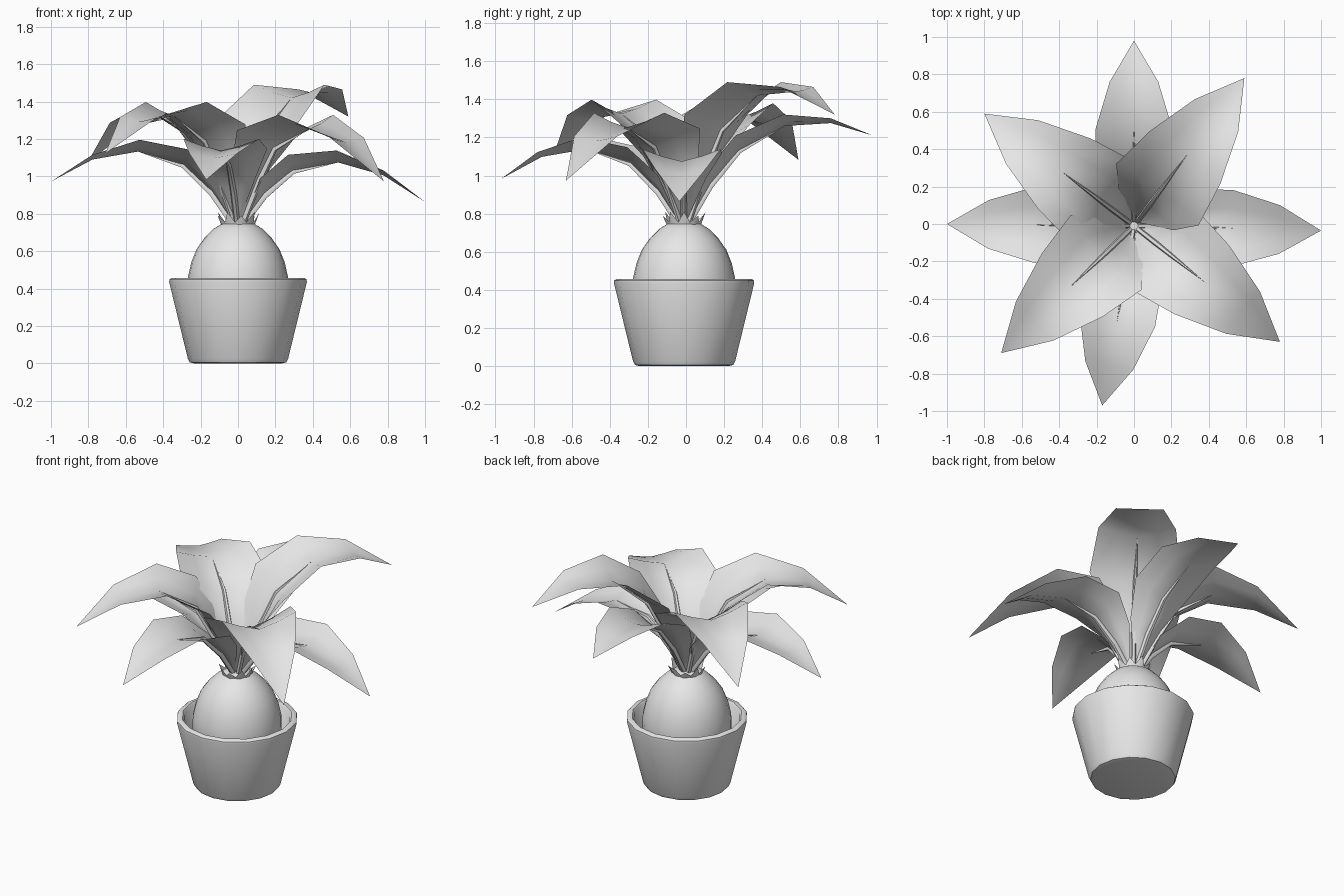
import bpy, bmesh, math
from mathutils import Vector

if "Cube" in bpy.data.objects:
    bpy.data.objects.remove(bpy.data.objects["Cube"], do_unlink=True)

grey = bpy.data.materials.new("plain light grey")
grey.use_nodes = True
grey.diffuse_color = (0.8, 0.8, 0.8, 1)
grey.node_tree.nodes["Principled BSDF"].inputs["Base Color"].default_value = (0.8, 0.8, 0.8, 1)

CENTRE = Vector((0.0, -0.01, 0.0))


def finish(name, bm, angle=40):
    bmesh.ops.remove_doubles(bm, verts=bm.verts, dist=1e-5)
    bmesh.ops.recalc_face_normals(bm, faces=bm.faces)
    mesh = bpy.data.meshes.new(name)
    bm.to_mesh(mesh)
    bm.free()
    mesh.materials.append(grey)
    obj = bpy.data.objects.new(name, mesh)
    bpy.context.collection.objects.link(obj)
    bpy.ops.object.select_all(action="DESELECT")
    obj.select_set(True)
    bpy.context.view_layer.objects.active = obj
    bpy.ops.object.shade_smooth_by_angle(angle=math.radians(angle))
    return obj


def skin(bm, rows, closed=False):
    """Join equal rows of points with quads."""
    grid = [[bm.verts.new(p) for p in row] for row in rows]
    n = len(rows[0])
    for a, b in zip(grid, grid[1:]):
        for i in range(n if closed else n - 1):
            j = (i + 1) % n
            bm.faces.new((a[i], a[j], b[j], b[i]))


def lathe(name, profile, sides):
    bm = bmesh.new()
    rows = []
    for r, z in profile:
        rows.append([CENTRE + Vector((r * math.cos(2 * math.pi * i / sides),
                                      r * math.sin(2 * math.pi * i / sides), z))
                     for i in range(sides)])
    skin(bm, rows, closed=True)
    bmesh.ops.remove_doubles(bm, verts=bm.verts, dist=1e-5)
    return finish(name, bm)


# Hollow pot with a rounded lip and foot
lathe("pot", [(0, 0), (0.235, 0), (0.258, 0.006), (0.268, 0.025), (0.368, 0.435),
              (0.367, 0.449), (0.355, 0.457), (0.335, 0.457), (0.325, 0.445),
              (0.235, 0.05), (0, 0.05)], 16)

# Egg-shaped bulb
lathe("bulb", [(0, 0.05), (0.12, 0.08), (0.2, 0.16), (0.25, 0.27), (0.271, 0.38),
               (0.268, 0.46), (0.25, 0.54), (0.222, 0.61), (0.18, 0.67),
               (0.13, 0.72), (0.09, 0.745), (0.05, 0.76), (0, 0.765)], 28)

# Ragged collar of small flared teeth on top of the bulb
bm = bmesh.new()
bottom, top = [], []
for i in range(18):
    a = 2 * math.pi * i / 18
    tooth = i % 2 == 0
    r, z = (0.115, 0.79 + 0.02 * (i % 4 == 0)) if tooth else (0.09, 0.755)
    bottom.append(CENTRE + Vector((0.082 * math.cos(a), 0.082 * math.sin(a), 0.72)))
    top.append(CENTRE + Vector((r * math.cos(a), r * math.sin(a), z)))
skin(bm, [bottom, top], closed=True)
finish("collar", bm)

# Leaf stations: midrib distance, midrib height, edge shift out, edge shift up, half width
UPPER = [(0.03, 0.76, 0, 0.01, 0.012), (0.14, 1.02, -0.03, 0.12, 0.185),
         (0.25, 1.24, -0.04, 0.08, 0.275), (0.48, 1.42, -0.02, 0.07, 0.235),
         (0.74, 1.44, 0, 0.025, 0.145), (0.99, 1.32, 0, 0, 0)]
LOWER = [(0.03, 0.76, 0, 0.01, 0.012), (0.14, 0.95, -0.02, 0.08, 0.12),
         (0.29, 1.13, -0.02, 0.08, 0.205), (0.53, 1.26, -0.01, 0.06, 0.205),
         (0.77, 1.275, 0, 0.025, 0.13), (0.99, 1.21, 0, 0, 0)]


def leaf(name, stations, tip_x, tip_y, droop):
    tip = Vector((tip_x, tip_y, 0)) - CENTRE
    scale = tip.length / 0.99
    out = tip.normalized()
    side = Vector((-out.y, out.x, 0))

    def place(u, v, z):
        return CENTRE + out * u * scale + side * v + Vector((0, 0, z - droop * u))

    # Cupped blade
    rows = []
    for u, z, du, dz, w in stations:
        row = []
        for t in (-1, -0.5, 0, 0.5, 1):
            lift = abs(t) ** 1.3
            row.append(place(u + du * lift, w * t, z + dz * lift))
        rows.append(row)
    bm = bmesh.new()
    skin(bm, rows)
    bmesh.ops.dissolve_degenerate(bm, dist=1e-5, edges=bm.edges)
    blade = finish(name, bm, 60)
    # Face the blade upwards
    if sum(p.normal.z * p.area for p in blade.data.polygons) < 0:
        blade.data.flip_normals()

    # Tapered midrib
    path = [(s[0], s[1]) for s in stations[:4]]
    rows = []
    for (u, z), r in zip(path, (0.016, 0.017, 0.013, 0)):
        rows.append([place(u - 0.7 * r * math.sin(a), r * math.cos(a), z + r * math.sin(a))
                     for a in (math.tau * i / 6 for i in range(6))])
    bm = bmesh.new()
    skin(bm, rows, closed=True)
    finish(name + "_midrib", bm, 60)


# Four broad upper leaves
for name, x, y, droop in (("back_left", 0.59, 0.78, 0), ("front_left", 0.78, -0.63, 0.35),
                          ("front_right", -0.71, -0.69, 0.2), ("back_right", -0.8, 0.59, 0.24)):
    leaf("upper_leaf_" + name, UPPER, x, y, droop)

# Four narrower lower leaves
for name, x, y, droop in (("left", 1.0, -0.035, 0.35), ("right", -1.0, 0.0, 0.24),
                          ("back", 0.0, 0.98, 0), ("front", -0.17, -0.97, 0.23)):
    leaf("lower_leaf_" + name, LOWER, x, y, droop)
